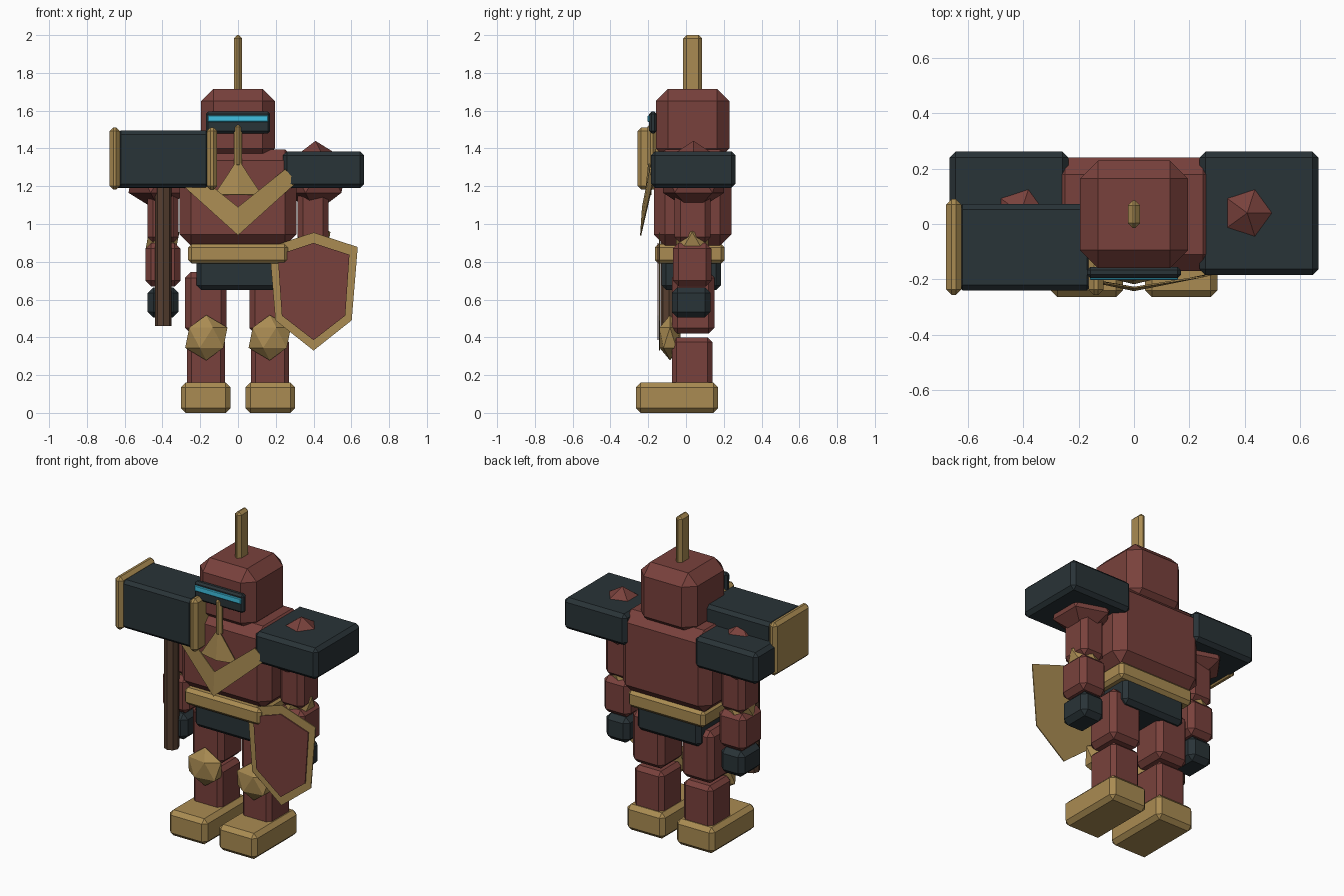
import bpy, bmesh
from mathutils import Matrix, Vector

if "Cube" in bpy.data.objects:
    bpy.data.objects.remove(bpy.data.objects["Cube"])


def material(name, rgb):
    m = bpy.data.materials.new(name)
    m.diffuse_color = (*rgb, 1)
    m.use_nodes = True
    m.node_tree.nodes["Principled BSDF"].inputs["Base Color"].default_value = m.diffuse_color
    return m


RED = material("red_armour", (0.19, 0.053, 0.045))
GOLD = material("gold_trim", (0.40, 0.26, 0.085))
DARK = material("dark_plate", (0.022, 0.033, 0.038))
WOOD = material("brown_wood", (0.095, 0.050, 0.030))
GLOW = material("blue_glow", (0.05, 0.53, 0.75))


def finish(name, bm, mat):
    me = bpy.data.meshes.new(name)
    bm.to_mesh(me)
    bm.free()
    me.materials.append(mat)
    ob = bpy.data.objects.new(name, me)
    bpy.context.collection.objects.link(ob)
    return ob


def box(name, x, y, z, mat, bevel=0.03):
    """Chamfered box from (min, max) ranges."""
    lo, hi = Vector((x[0], y[0], z[0])), Vector((x[1], y[1], z[1]))
    bm = bmesh.new()
    bmesh.ops.create_cube(bm, size=1)
    bmesh.ops.scale(bm, vec=hi - lo, verts=bm.verts)
    bmesh.ops.translate(bm, vec=(lo + hi) / 2, verts=bm.verts)
    if bevel:
        bmesh.ops.bevel(bm, geom=bm.edges[:], offset=bevel, segments=1, affect='EDGES')
    return finish(name, bm, mat)


def gem(name, centre, size, mat):
    """Twenty-sided ball, scaled."""
    bm = bmesh.new()
    bmesh.ops.create_icosphere(bm, subdivisions=1, radius=1)
    bmesh.ops.scale(bm, vec=size, verts=bm.verts)
    bmesh.ops.translate(bm, vec=centre, verts=bm.verts)
    return finish(name, bm, mat)


def plate(name, half, mat, cx=0, thick=0.006):
    """Thin sheet: right-half outline along the centre line, mirrored."""
    bm = bmesh.new()
    for s in (1, -1):
        vs = [bm.verts.new((cx + s * x, y, z)) for x, y, z in half]
        bm.faces.new(vs if s > 0 else vs[::-1])
    bmesh.ops.remove_doubles(bm, verts=bm.verts, dist=1e-4)
    bmesh.ops.recalc_face_normals(bm, faces=bm.faces)
    ob = finish(name, bm, mat)
    mod = ob.modifiers.new("thickness", 'SOLIDIFY')
    mod.thickness = thick
    mod.offset = 0
    return ob


# Head, crest, visor and face guard
box("head", (-0.195, 0.195), (-0.16, 0.23), (1.335, 1.715), RED, 0.065)
box("crest", (-0.022, 0.022), (-0.015, 0.085), (1.60, 2.0), GOLD, 0.018)
box("visor", (-0.17, 0.17), (-0.195, -0.155), (1.48, 1.595), DARK, 0.012)
box("visor_light", (-0.16, 0.16), (-0.203, -0.185), (1.54, 1.575), GLOW, 0.004)
box("face_guard", (-0.021, 0.021), (-0.205, -0.16), (1.30, 1.53), GOLD, 0.016)

# Torso, belt and hips
box("torso", (-0.31, 0.31), (-0.17, 0.24), (0.885, 1.395), RED, 0.06)
box("belt", (-0.265, 0.265), (-0.165, 0.205), (0.79, 0.895), GOLD, 0.02)
box("hips", (-0.22, 0.22), (-0.13, 0.185), (0.65, 0.82), DARK, 0.025)

# Chest trim
plate("chest_chevron", [(0, -0.24, 0.94), (0.31, -0.175, 1.22),
                        (0.25, -0.19, 1.29), (0, -0.23, 1.09)], GOLD)
plate("chest_triangle", [(0, -0.215, 1.155), (0.125, -0.185, 1.155),
                         (0, -0.195, 1.345)], GOLD)


def sided(s, a, b):
    return (a, b) if s > 0 else (-b, -a)


# Limbs on both sides
for side, s in (("left", 1), ("right", -1)):
    box(side + "_shoulder_pad", sided(s, 0.237, 0.668), (-0.185, 0.262), (1.19, 1.385), DARK, 0.022)
    gem(side + "_shoulder_ball", (s * 0.41, 0.04, 1.25), (0.19, 0.19, 0.19), RED)
    box(side + "_upper_arm", sided(s, 0.315, 0.48), (-0.06, 0.13), (0.90, 1.25), RED)
    gem(side + "_elbow", (s * 0.40, 0.033, 0.912), (0.1, 0.1, 0.1), GOLD)
    box(side + "_forearm", sided(s, 0.305, 0.49), (-0.07, 0.135), (0.67, 0.90), RED)
    box(side + "_hand", sided(s, 0.315, 0.478), (-0.075, 0.13), (0.505, 0.665), DARK)
    box(side + "_thigh", sided(s, 0.06, 0.28), (-0.075, 0.15), (0.42, 0.745), RED)
    gem(side + "_knee", (s * 0.168, -0.085, 0.398), (0.125, 0.065, 0.12), GOLD)
    box(side + "_shin", sided(s, 0.068, 0.27), (-0.075, 0.14), (0.12, 0.40), RED, 0.025)
    box(side + "_foot", sided(s, 0.04, 0.302), (-0.265, 0.17), (0.0, 0.16), GOLD, 0.025)

# Hammer
box("hammer_head", (-0.64, -0.15), (-0.24, 0.072), (1.193, 1.495), DARK, 0.02)
for name, x in (("outer", (-0.68, -0.625)), ("inner", (-0.165, -0.11))):
    box("hammer_cap_" + name, x, (-0.257, 0.09), (1.182, 1.512), GOLD, 0.02)
bm = bmesh.new()
bmesh.ops.create_cone(bm, cap_ends=True, segments=8, radius1=0.044, radius2=0.044, depth=0.76,
                      matrix=Matrix.Translation((-0.395, -0.09, 0.84)))
finish("hammer_shaft", bm, WOOD)

# Shield: gold back plate with a red inset
Y = -0.14
plate("shield_rim", [(0, Y, 0.33), (0.202, Y, 0.49), (0.234, Y, 0.878), (0, Y, 0.955)],
      GOLD, cx=0.40)
plate("shield_face", [(0, Y - 0.008, 0.385), (0.168, Y - 0.008, 0.515),
                      (0.19, Y - 0.008, 0.837), (0, Y - 0.008, 0.9)], RED, cx=0.40)
